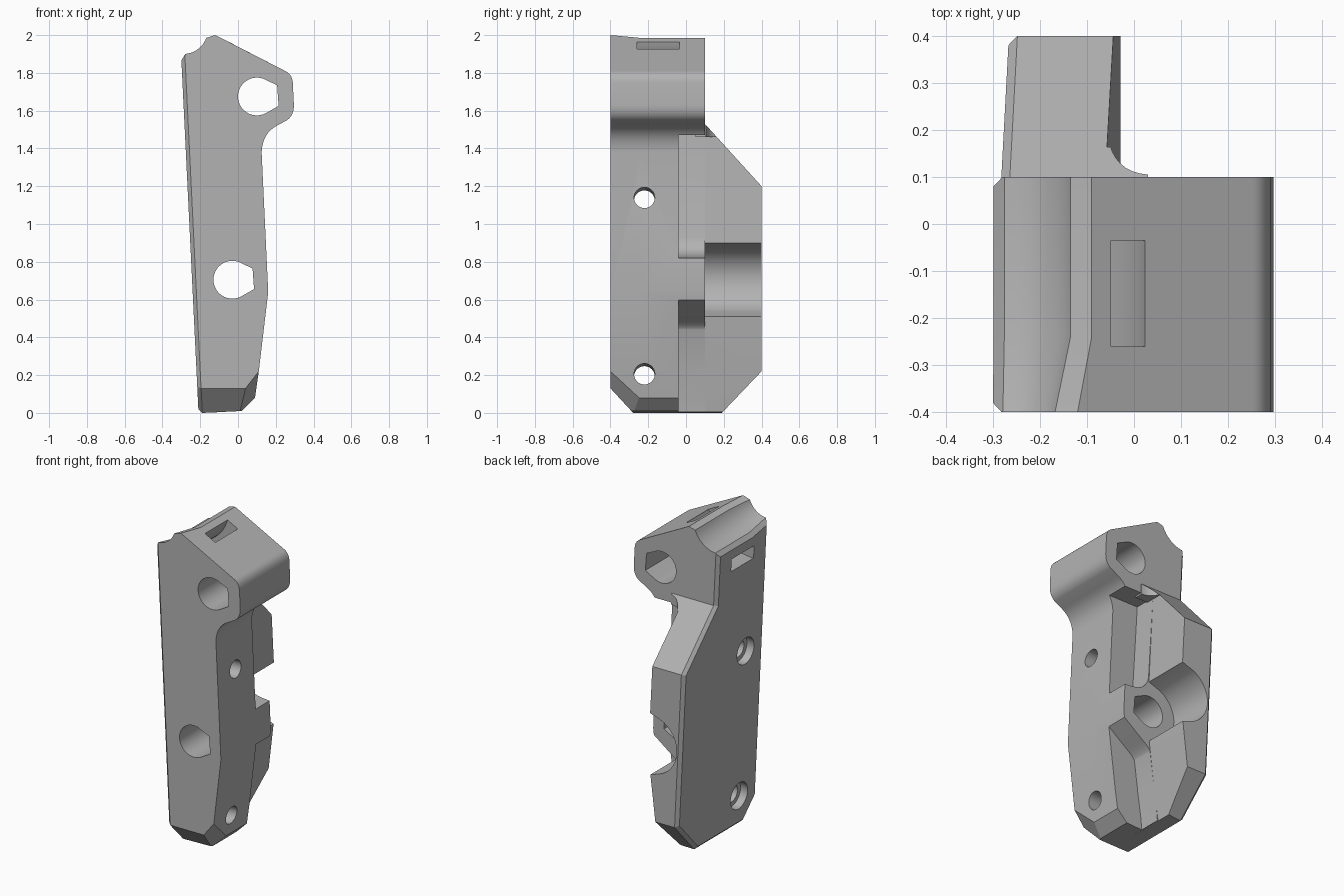
import bpy, bmesh, math
from mathutils import Vector

if "Cube" in bpy.data.objects:
    bpy.data.objects.remove(bpy.data.objects["Cube"])

grey = bpy.data.materials.new("plain_grey")
grey.use_nodes = True
COLOR = (0.45, 0.45, 0.45, 1)
grey.diffuse_color = COLOR
grey.node_tree.nodes["Principled BSDF"].inputs["Base Color"].default_value = COLOR

TILT = 0.0486                                   # lean of the long flat side
SIDE = Vector((-1, 0, -TILT)).normalized()      # its outward direction


def side_x(z):
    return -0.21 - TILT * (z - 0.02)


def arc(cx, cz, r, a, b, n=20):
    steps = [math.radians(a + (b - a) * i / n) for i in range(n + 1)]
    return [(cx + r * math.cos(t), cz + r * math.sin(t)) for t in steps]


def curve(a, c, b, n=8):
    a, c, b = Vector(a), Vector(c), Vector(b)
    return [tuple(a * (1 - t) ** 2 + c * 2 * t * (1 - t) + b * t * t)
            for t in (i / n for i in range(n + 1))]


def loft(sections):
    """Solid through xz outlines placed at successive y."""
    bm = bmesh.new()
    rings = [[bm.verts.new((x, y, z)) for x, z in pts] for y, pts in sections]
    bm.faces.new(rings[0])
    bm.faces.new(rings[-1][::-1])
    for r, s in zip(rings, rings[1:]):
        for i in range(len(r)):
            j = (i + 1) % len(r)
            bm.faces.new((r[i], s[i], s[j], r[j]))
    bmesh.ops.recalc_face_normals(bm, faces=bm.faces)
    return bm


def slab(pts, y0, y1):
    return loft([(y0, pts), (y1, pts)])


def slice_off(bm, point, normal):
    cut = bmesh.ops.bisect_plane(bm, geom=bm.verts[:] + bm.edges[:] + bm.faces[:],
                                 plane_co=point, plane_no=normal, clear_outer=True)
    edges = [e for e in cut["geom_cut"] if isinstance(e, bmesh.types.BMEdge)]
    bmesh.ops.holes_fill(bm, edges=[e for e in edges if e.is_boundary])
    bmesh.ops.recalc_face_normals(bm, faces=bm.faces)


def chamfer(bm, point, normal, size=0.02):
    """Trim the edge where the long flat side meets another plane."""
    n = (SIDE + Vector(normal).normalized()).normalized()
    slice_off(bm, Vector(point) - n * size * 0.7, n)


def make(name, bm):
    me = bpy.data.meshes.new(name)
    bm.to_mesh(me)
    bm.free()
    ob = bpy.data.objects.new(name, me)
    me.materials.append(grey)
    bpy.context.collection.objects.link(ob)
    return ob


def combine(target, name, bm, op="DIFFERENCE"):
    tool = make(name, bm)
    mod = target.modifiers.new(name, "BOOLEAN")
    mod.operation, mod.object, mod.solver = op, tool, "EXACT"
    bpy.context.view_layer.objects.active = target
    bpy.ops.object.modifier_apply(modifier=mod.name)
    bpy.data.objects.remove(tool)


# Main block outline, with the rod cradle at its top corner
def outline(cradle, edge, ridge):
    right = curve((0.25, 1.81), (0.285, 1.795), (0.29, 1.75))
    right += curve((0.296, 1.63), (0.296, 1.575), (0.26, 1.55))
    right += curve((0.205, 1.52), (0.13, 1.48), (0.125, 1.38))
    right += [(0.16, 0.64), (0.11, 0.22), (0.09, 0.08), (0.02, 0.01)]
    return right + [(-0.19, 0), (-0.21, 0.02), edge] + cradle + [ridge]


front = outline(arc(-0.29, 2.03, 0.13, -85, -20, 12), (side_x(1.87), 1.87), (-0.12, 2.0))
rear = outline(arc(-0.29, 2.03, 0.165, -85, -20, 12), (side_x(1.84), 1.84), (-0.09, 1.985))
bm = loft([(-0.4, front), (-0.24, rear), (0.1, rear)])
slice_off(bm, (0, -0.4, 0.13), (0, -0.13, -0.12))
a, b = Vector((0.07, 0, 0.09)), Vector((-0.02, 0.125, -0.12))
corner = a.cross(b)
if corner.x < 0:
    corner.negate()
slice_off(bm, (0.04, -0.4, 0.13), corner)
chamfer(bm, (side_x(0), -0.4, 0), (0, -1, 0))
chamfer(bm, (side_x(0), 0.1, 0), (0, 1, 0))
chamfer(bm, (side_x(0.13), -0.4, 0.13), (0, -0.13, -0.12))
body = make("bracket_body", bm)

# Recesses behind the front rib, above and below the lower boss
upper = [(-0.058, 1.47), (0.4, 1.47), (0.4, 0.82), (0.155, 0.82)]
upper += curve((0.1, 0.825), (-0.01, 0.835), (-0.025, 0.93))
lower = [(0.4, 0.6), (0.157, 0.6)] + curve((0.03, 0.505), (-0.03, 0.465), (-0.037, 0.44))
lower += [(-0.065, 0.22), (-0.085, 0.08), (-0.1, -0.1), (0.4, -0.1)]
combine(body, "upper_recess", slab(upper, -0.04, 0.2))
combine(body, "lower_recess", slab(lower, -0.04, 0.2))

# Rear plate with sloped shoulder and cut bottom corner
plate = [(-0.19, 0), (-0.097, 0.004), (-0.085, 0.08), (-0.065, 0.22), (-0.015, 0.64),
         (-0.058, 1.47), (-0.063, 1.56), (side_x(1.56), 1.56), (-0.21, 0.02)]
bm = slab(plate, -0.1, 0.4)
shoulder, heel = (0, 0.33, 0.3), (0, 0.22, -0.21)
slice_off(bm, (0, 0.4, 1.2), shoulder)
slice_off(bm, (0, 0.4, 0.22), heel)
chamfer(bm, (side_x(1.2), 0.4, 1.2), (0, 1, 0))
chamfer(bm, (side_x(1.2), 0.4, 1.2), shoulder)
chamfer(bm, (side_x(0.22), 0.4, 0.22), heel)
combine(body, "rear_plate", bm, "UNION")

# Small web blending the plate into the head
bm = bmesh.new()
web = [(-0.12, 0.05), (0.03, 0.05)] + curve((0.03, 0.105), (-0.045, 0.11), (-0.056, 0.19))
web += [(-0.12, 0.19)]
face = bm.faces.new([bm.verts.new((x, y, 1.46)) for x, y in web])
top = bmesh.ops.extrude_face_region(bm, geom=[face])["geom"]
bmesh.ops.translate(bm, vec=(0, 0, 0.1), verts=[v for v in top if isinstance(v, bmesh.types.BMVert)])
bmesh.ops.recalc_face_normals(bm, faces=bm.faces)
slice_off(bm, (0, 0.4, 1.2), shoulder)
combine(body, "head_web", bm, "UNION")

# Round clearance behind the lower boss
cx, cz = -0.03, 0.705
groove = arc(cx, cz, 0.185, 115, 245) + [(0, 0.5), (0.2, 0.5), (0.2, 0.91), (0, 0.91)]
combine(body, "boss_clearance", slab(groove, 0.1, 0.6))

# Teardrop through-holes with a flat tip
for x, z, y1 in ((cx, cz, 0.15), (0.1, 1.675, 0.5)):
    hole = arc(x, z, 0.1, 57, 298, 32) + [(x + 0.115, z - 0.05), (x + 0.107, z + 0.06)]
    combine(body, "rod_hole", slab(hole, -0.6, y1))

# Curved strap slot around the cradle
slot = arc(-0.29, 2.03, 0.33, -112, 12) + arc(-0.29, 2.03, 0.25, 12, -112)
combine(body, "strap_slot", slab(slot, -0.26, -0.035))

# Counterbored screw holes square to the long flat side
turn = SIDE.to_track_quat("Z", "Y").to_matrix().to_4x4()
for z in (1.13, 0.2):
    centre = Vector((side_x(z), -0.22, z - 0.01))
    for radius, depth in ((0.055, 1.2), (0.085, 0.1)):
        bm = bmesh.new()
        bmesh.ops.create_cone(bm, cap_ends=True, segments=32, radius1=radius,
                              radius2=radius, depth=depth)
        bm.transform(turn)
        bmesh.ops.translate(bm, vec=centre, verts=bm.verts)
        combine(body, "screw_hole", bm)

# Shading
bpy.ops.object.select_all(action="DESELECT")
body.select_set(True)
bpy.context.view_layer.objects.active = body
bpy.ops.object.shade_smooth_by_angle(angle=math.radians(25))
